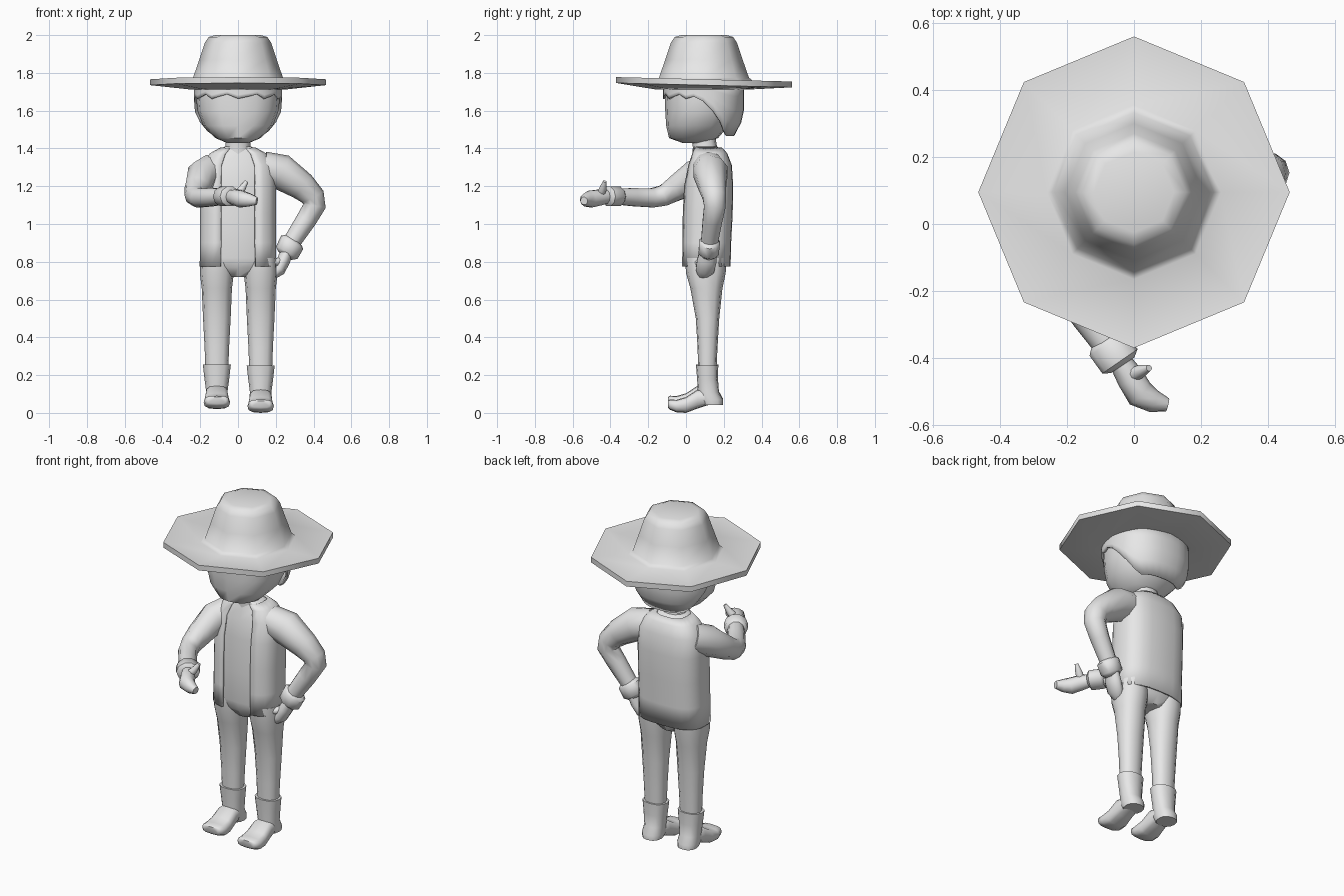
import bpy, bmesh, math
from mathutils import Vector

if "Cube" in bpy.data.objects:
    bpy.data.objects.remove(bpy.data.objects["Cube"])

GREY = (0.8, 0.8, 0.8, 1)
grey = bpy.data.materials.new("plain_grey")
grey.use_nodes = True
grey.diffuse_color = GREY
grey.node_tree.nodes["Principled BSDF"].inputs["Base Color"].default_value = GREY

X, Y, Z = Vector((1, 0, 0)), Vector((0, 1, 0)), Vector((0, 0, 1))


def power(value, exponent):
    return math.copysign(abs(value) ** exponent, value)


def ring(centre, u, v, ru, rv, sides=12, exponent=1.0, start=0.0, sweep=math.tau):
    """Rounded-box ring, or an open arc when sweep is below a full turn."""
    steps = sides if sweep >= math.tau else sides - 1
    angles = [start + sweep * i / steps for i in range(sides)]
    return [Vector(centre) + u * ru * power(math.cos(a), exponent)
            + v * rv * power(math.sin(a), exponent) for a in angles]


def loft(name, rings, closed=True, thickness=0.0, angle=50):
    """Skin a run of rings into one smooth part."""
    bm = bmesh.new()
    rows = [[bm.verts.new(p) for p in r] for r in rings]
    n = len(rows[0])
    for low, high in zip(rows, rows[1:]):
        for i in range(n if closed else n - 1):
            j = (i + 1) % n
            bm.faces.new((low[i], low[j], high[j], high[i]))
    if closed and not thickness:
        bm.faces.new(rows[0][::-1])
        bm.faces.new(rows[-1])
    bmesh.ops.recalc_face_normals(bm, faces=bm.faces)
    mesh = bpy.data.meshes.new(name)
    bm.to_mesh(mesh)
    bm.free()
    mesh.materials.append(grey)
    obj = bpy.data.objects.new(name, mesh)
    bpy.context.collection.objects.link(obj)
    if thickness:
        mod = obj.modifiers.new("thickness", "SOLIDIFY")
        mod.thickness, mod.offset = thickness, 0
    bpy.ops.object.select_all(action="DESELECT")
    obj.select_set(True)
    bpy.context.view_layer.objects.active = obj
    bpy.ops.object.shade_smooth_by_angle(angle=math.radians(angle))
    return obj


def upright(name, sections, x=0.0, dz=0.0, sides=12, exponent=0.85):
    """Sections are height, y centre, half width, half depth."""
    return loft(name, [ring((x, y, z + dz), X, Y, rx, ry, sides, exponent)
                       for z, y, rx, ry in sections])


def tube(name, path, ref, flat=1.0, sides=10):
    """Path points are x, y, z, radius; flat widens the section along ref."""
    pts = [Vector(p[:3]) for p in path]
    rings = []
    for i, p in enumerate(path):
        before = (pts[i] - pts[i - 1]).normalized() if i else Vector()
        after = (pts[i + 1] - pts[i]).normalized() if i + 1 < len(pts) else Vector()
        t = (before + after).normalized()
        u = t.cross(ref).normalized()
        rings.append(ring(pts[i], u, u.cross(t), p[3], p[3] * flat, sides))
    return loft(name, rings)


# Hat: octagonal brim, slightly raised at the front, and tapered crown
hat_profile = [(.20, 1.73), (.26, 1.713), (.465, 1.735), (.465, 1.766), (.26, 1.757),
               (.238, 1.775), (.205, 1.87), (.175, 1.96), (.155, 1.99), (.12, 2.0)]
hat_rings = []
for r, z in hat_profile:
    points = ring((0, .095, z), X, Y, r, r, 8)
    for p in points:
        if r > .3:
            p.z -= .025 * (p.y - .095)
    hat_rings.append(points)
loft("hat", hat_rings)

# Head and neck
upright("head", [(1.43, .04, .06, .06), (1.455, .04, .12, .13), (1.52, .06, .185, .165),
                 (1.6, .08, .215, .19), (1.68, .085, .222, .198), (1.75, .085, .22, .198)], sides=16)
upright("neck", [(1.37, .105, .075, .07), (1.41, .1, .066, .064), (1.47, .09, .066, .064)])

# Hair: jagged fringe in front, sweeping down to the nape
HAIR_SIDES, HAIR_ROWS = 32, 5
hair_rings = []
for row in range(HAIR_ROWS):
    t = row / (HAIR_ROWS - 1)
    points = []
    for i in range(HAIR_SIDES):
        a = math.tau * i / HAIR_SIDES
        c, s = math.cos(a), math.sin(a)
        drop = min(max((s + .1) / .75, 0), 1)
        edge = 1.675 - .205 * drop
        if s < -.2:
            edge += .012 * (i % 3 - 1)
        z = 1.745 + (edge - 1.745) * t
        taper = 1 - .25 * min(max((1.6 - z) / .13, 0), 1) ** 1.6
        points.append(Vector((.225 * taper * power(c, .85), .093 + .208 * taper * power(s, .85), z)))
    hair_rings.append(points)
loft("hair", hair_rings, thickness=.014)

# Shirt and hips
upright("shirt", [(.72, .11, .05, .07), (.77, .105, .17, .1), (.82, .105, .185, .11),
                  (1.0, .11, .185, .115), (1.2, .115, .185, .115), (1.31, .12, .18, .105),
                  (1.37, .12, .14, .085), (1.41, .105, .07, .062)], sides=16, exponent=.75)

# Open vest, parted down the front
GAP = math.radians(20)
vest_sections = [(.775, .105, .198, .125), (.9, .107, .195, .126), (1.05, .112, .195, .129),
                 (1.2, .117, .195, .127), (1.31, .125, .188, .112), (1.37, .124, .145, .09),
                 (1.4, .115, .09, .072)]
loft("vest", [ring((0, y, z), X, Y, rx, ry, 21, .72, -math.pi / 2 + GAP, math.tau - 2 * GAP)
              for z, y, rx, ry in vest_sections], closed=False, thickness=.012)

# Legs and boots
for side, x, lift in (("left", .12, 0), ("right", -.112, .02)):
    upright(side + "_leg", [(.82, .105, .085, .11), (.74, .105, .09, .105), (.66, .108, .08, .085),
                            (.5, .114, .073, .062), (.35, .114, .065, .053), (.22, .113, .06, .048)], x)
    upright(side + "_boot_shaft", [(.25, .112, .074, .059), (.18, .114, .066, .055),
                                   (.11, .118, .057, .056), (.07, .13, .06, .066),
                                   (.042, .14, .055, .055)], x, lift if lift == 0 else .005)
    foot = [(.13, .08, .05, .035), (.06, .073, .06, .05), (0, .042, .066, .042),
            (-.05, .036, .07, .033), (-.085, .044, .064, .027), (-.095, .046, .05, .018)]
    loft(side + "_boot_foot", [ring((x, y, z + lift), X, Z, rx, rz, 12, .65)
                               for y, z, rx, rz in foot])

# Left arm, bent with the hand on the hip
tube("left_sleeve", [(.13, .12, 1.3, .085), (.23, .13, 1.275, .095), (.34, .14, 1.2, .076),
                     (.395, .15, 1.145, .065), (.405, .153, 1.095, .06), (.36, .14, 1.02, .054),
                     (.275, .122, .89, .046)], Y)
tube("left_cuff", [(.295, .125, .915, .05), (.287, .124, .903, .068),
                   (.258, .12, .848, .066), (.248, .118, .832, .042)], Y, .85)
tube("left_hand", [(.26, .12, .855, .032), (.24, .11, .805, .036), (.215, .1, .755, .034),
                   (.185, .09, .725, .02)], Y, 1.5)
tube("left_thumb", [(.235, .1, .81, .022), (.2, .07, .795, .02), (.172, .045, .79, .01)], Y)

# Right arm, reaching forward and across
tube("right_sleeve", [(-.13, .13, 1.29, .085), (-.19, .05, 1.255, .086), (-.215, -.05, 1.19, .07),
                      (-.225, -.12, 1.15, .058), (-.205, -.18, 1.138, .053),
                      (-.135, -.28, 1.142, .05), (-.06, -.385, 1.147, .043)], Z)
tube("right_cuff", [(-.088, -.345, 1.146, .048), (-.08, -.357, 1.146, .064),
                    (-.042, -.41, 1.146, .064), (-.034, -.422, 1.146, .042)], Z, .85)
tube("right_hand", [(-.042, -.41, 1.146, .034), (-.01, -.46, 1.14, .042), (.018, -.507, 1.132, .044),
                    (.06, -.53, 1.127, .034), (.1, -.54, 1.122, .02)], Z, 1.05)
tube("right_thumb", [(-.012, -.455, 1.15, .022), (.02, -.44, 1.185, .02),
                     (.045, -.43, 1.225, .01)], Y)
